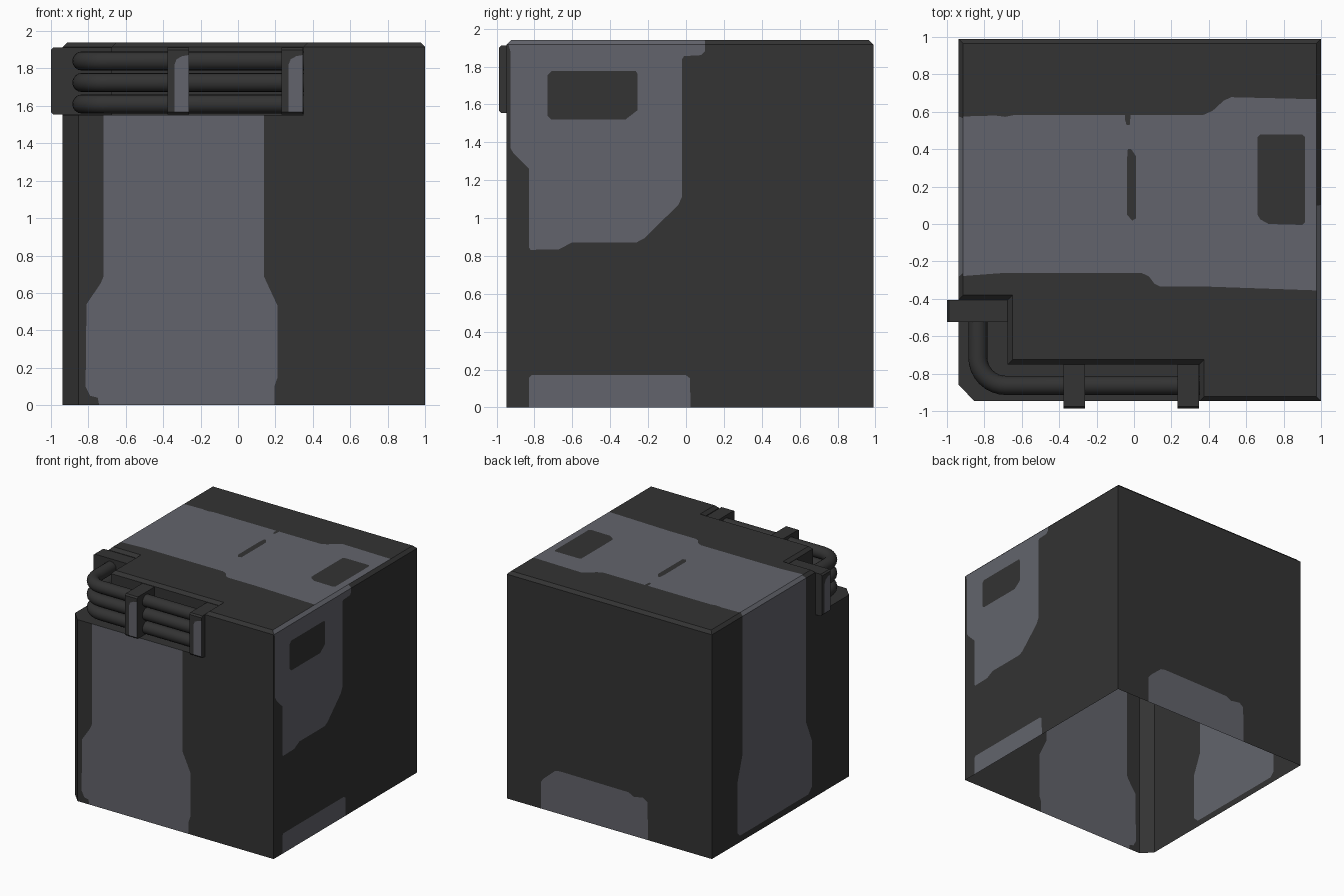
import bpy, bmesh, math
from mathutils import Vector
from mathutils.geometry import delaunay_2d_cdt

if "Cube" in bpy.data.objects:
    bpy.data.objects.remove(bpy.data.objects["Cube"])


def make_mat(name, rgb):
    m = bpy.data.materials.new(name)
    m.diffuse_color = (*rgb, 1)
    m.use_nodes = True
    m.node_tree.nodes["Principled BSDF"].inputs["Base Color"].default_value = m.diffuse_color
    return m


DARK = make_mat("dark grey", (0.033, 0.033, 0.033))
LIGHT = make_mat("light grey", (0.123, 0.127, 0.149))


def ccw(p):
    area = sum(a[0] * b[1] - b[0] * a[1] for a, b in zip(p, p[1:] + p[:1]))
    return p if area > 0 else p[::-1]


def panel(bm, outline, place, normal, lights=(), holes=()):
    """Flat panel cut along painted shapes: dark outline, light patches, dark holes."""
    polys = [ccw(p) for p in (outline, *lights, *holes)]
    verts, faces = [], []
    for p in polys:
        faces.append(list(range(len(verts), len(verts) + len(p))))
        verts += [Vector(c) for c in p]
    vs, _, fs, _, _, src = delaunay_2d_cdt(verts, [], faces, 1, 1e-5)
    bv = [bm.verts.new(place(v.x, v.y)) for v in vs]
    for f, s in zip(fs, src):
        face = bm.faces.new([bv[i] for i in f])
        face.material_index = 1 if s and 1 <= max(s) <= len(lights) else 0
        face.normal_update()
        if face.normal.dot(Vector(normal)) < 0:
            face.normal_flip()


def finish(bm, name):
    bmesh.ops.remove_doubles(bm, verts=bm.verts, dist=1e-5)
    me = bpy.data.meshes.new(name)
    bm.to_mesh(me)
    bm.free()
    me.materials.append(DARK)
    me.materials.append(LIGHT)
    ob = bpy.data.objects.new(name, me)
    bpy.context.collection.objects.link(ob)
    return ob


def rect(a, b, c, d):
    return [(a, c), (b, c), (b, d), (a, d)]


X0, X1, Y0, Y1 = -0.938, 1.0, -0.947, 0.99
LEDGE, RIM, TOP = 1.55, 1.915, 1.94
CX, CY = -0.853, -0.86          # corner chamfer

bm = bmesh.new()

# Front wall with notch and wide stripe
panel(bm, [(CX, 0), (X1, 0), (X1, RIM), (.35, RIM), (.35, LEDGE), (CX, LEDGE)],
      lambda u, v: (u, Y0, v), (0, -1, 0),
      [[(-.742, 0), (.195, 0), (.195, .1), (.212, .15), (.212, .53), (.138, .69), (.138, LEDGE),
        (-.718, LEDGE), (-.718, .69), (-.735, .65), (-.81, .54), (-.815, .1), (-.79, .05), (-.75, .04)]])

# Right wall with patches
panel(bm, rect(Y0, Y1, 0, RIM), lambda u, v: (X1, u, v), (1, 0, 0),
      [[(-.937, RIM), (-.927, 1.88), (-.927, 1.37), (-.91, 1.34), (-.83, 1.26), (-.83, .845), (-.82, .832),
        (-.67, .835), (-.6, .872), (-.26, .872), (-.22, .893), (-.04, 1.07), (-.02, 1.115), (-.02, 1.84),
        (-.01, 1.855), (.08, 1.86), (.1, 1.88), (.1, RIM)],
       [(-.83, 0), (.025, 0), (.02, .155), (0, .17), (-.815, .17), (-.83, .155)]],
      [[(-.73, 1.54), (-.71, 1.52), (-.32, 1.52), (-.255, 1.57), (-.255, 1.76), (-.265, 1.775),
        (-.71, 1.775), (-.73, 1.755)]])

# Back wall with low patch
panel(bm, rect(X0, X1, 0, RIM), lambda u, v: (u, Y1, v), (0, 1, 0),
      [[(.675, 0), (.675, .23), (.655, .26), (.545, .355), (.5, .365), (-.15, .36), (-.2, .335),
        (-.29, .35), (-.33, .32), (-.334, 0)]])

# Left wall with notch and stripe
panel(bm, [(CY, 0), (Y1, 0), (Y1, RIM), (-.405, RIM), (-.405, LEDGE), (CY, LEDGE)],
      lambda u, v: (X0, u, v), (-1, 0, 0),
      [[(.575, RIM), (.575, .74), (.648, .51), (.648, .09), (.61, .055), (-.31, .055), (-.358, .1),
        (-.358, .5), (-.282, .68), (-.282, RIM)]])

# Corner chamfer
panel(bm, rect(0, 1, 0, LEDGE),
      lambda u, v: (X0 + u * (CX - X0), CY + u * (Y0 - CY), v), (-1, -1, 0))

# Top with cross stripe, slit and window patch
outer = [(X1, Y0), (X1, Y1), (X0, Y1), (X0, -.405), (-.675, -.405), (-.675, -.75), (.35, -.75), (.35, Y0)]
inner = [(.975, -.922), (.975, .965), (-.913, .965), (-.913, -.38), (-.65, -.38), (-.65, -.725),
         (.375, -.725), (.375, -.922)]
panel(bm, inner, lambda u, v: (u, v, TOP), (0, 0, 1),
      [[(-.913, .575), (-.913, -.278), (-.7, -.262), (.04, -.262), (.08, -.28), (.11, -.32), (.14, -.335),
        (.4, -.335), (.975, -.355), (.975, .667), (.52, .678), (.48, .66), (.42, .605), (.37, .583),
        (-.64, .583), (-.69, .573), (-.74, .58)]],
      [[(.66, .05), (.675, .025), (.72, 0), (.9, -.005), (.915, .01), (.915, .465), (.9, .478),
        (.675, .478), (.66, .465)],
       [(-.037, .05), (-.01, .018), (.012, .03), (.012, .36), (-.015, .4), (-.033, .4), (-.037, .35)],
       [(-.047, .583), (-.047, .555), (-.04, .53), (-.023, .53), (-.018, .583)]])

# Bevelled rim around the top; right and left sides carry light stretches
rim_light = {0: [rect(0, .541, 0, 1)], 2: [rect(.297, .912, 0, 1)]}
for i in range(8):
    j = (i + 1) % 8
    a, b, c, d = (Vector((*p, z)) for p, z in
                  ((outer[i], RIM), (outer[j], RIM), (inner[i], TOP), (inner[j], TOP)))
    panel(bm, rect(0, 1, 0, 1),
          lambda u, v: a.lerp(b, u).lerp(c.lerp(d, u), v), (b - a).cross(c - a), rim_light.get(i, ()))

# Recess walls and ledge
for i in range(3, 7):
    a, b = Vector((*outer[i], 0)), Vector((*outer[i + 1], 0))
    panel(bm, rect(0, 1, LEDGE, RIM), lambda u, v: a.lerp(b, u) + Vector((0, 0, v)),
          (b - a).cross(Vector((0, 0, 1))))
panel(bm, [(X0, -.405), (X0, CY), (CX, Y0), (.35, Y0), (.35, -.75), (-.675, -.75), (-.675, -.405)],
      lambda u, v: (u, v, LEDGE), (0, 0, 1))
finish(bm, "box_shell")


def bracket(name, origin, across, out, width, depth):
    """Clamp block: origin at its wall corner, 'across' to the right as seen from outside."""
    o, ax, ou = Vector(origin), Vector(across), Vector(out)
    prof = [(0, 1.555), (depth - .012, 1.555), (depth, 1.567), (depth, 1.9),
            (depth - .012, 1.912), (0, 1.912)]
    bm = bmesh.new()
    at = lambda w, d, z: o + ax * w + ou * d + Vector((0, 0, z))
    for w, s in ((0, -1), (width, 1)):
        panel(bm, prof, lambda u, v: at(w, u, v), ax * s)
    for i, (p, q) in enumerate(zip(prof, prof[1:])):
        normal = ou * (q[1] - p[1]) - Vector((0, 0, q[0] - p[0]))
        if i == 2:   # end face with light plate shape
            panel(bm, rect(0, width, p[1], q[1]), lambda u, v: at(u, depth, v), ou,
                  [[(.038, 1.567), (width, 1.567), (width, 1.872), (.08, 1.866), (.05, 1.85), (.038, 1.82)]])
        else:
            panel(bm, rect(0, width, 0, 1),
                  lambda u, v: at(u, p[0] + v * (q[0] - p[0]), p[1] + v * (q[1] - p[1])), normal)
    finish(bm, name)


bracket("front_bracket_left", (-.378, -.75, 0), (1, 0, 0), (0, -1, 0), .115, .237)
bracket("front_bracket_right", (.232, -.75, 0), (1, 0, 0), (0, -1, 0), .115, .237)
bracket("side_bracket", (-.675, -.406, 0), (0, -1, 0), (-1, 0, 0), .118, .325)

# Three stacked pipes bending round the corner
R, PX, PY = 0.15, -.835, -.863
path = [(PX, -.46)]
for k in range(9):
    t = math.pi + k / 8 * math.pi / 2
    path.append((PX + R + R * math.cos(t), PY + R + R * math.sin(t)))
path.append((.35, PY))
for n, z in enumerate((1.61, 1.725, 1.84)):
    cu = bpy.data.curves.new(f"pipe_{n + 1}", 'CURVE')
    cu.dimensions = '3D'
    cu.bevel_depth = .051
    cu.bevel_resolution = 6
    sp = cu.splines.new('POLY')
    sp.points.add(len(path) - 1)
    for pt, (x, y) in zip(sp.points, path):
        pt.co = (x, y, z, 1)
    cu.materials.append(DARK)
    ob = bpy.data.objects.new(f"pipe_{n + 1}", cu)
    bpy.context.collection.objects.link(ob)
    bpy.ops.object.select_all(action='DESELECT')
    ob.select_set(True)
    bpy.context.view_layer.objects.active = ob
    bpy.ops.object.convert(target='MESH')
    bpy.ops.object.shade_smooth_by_angle()
